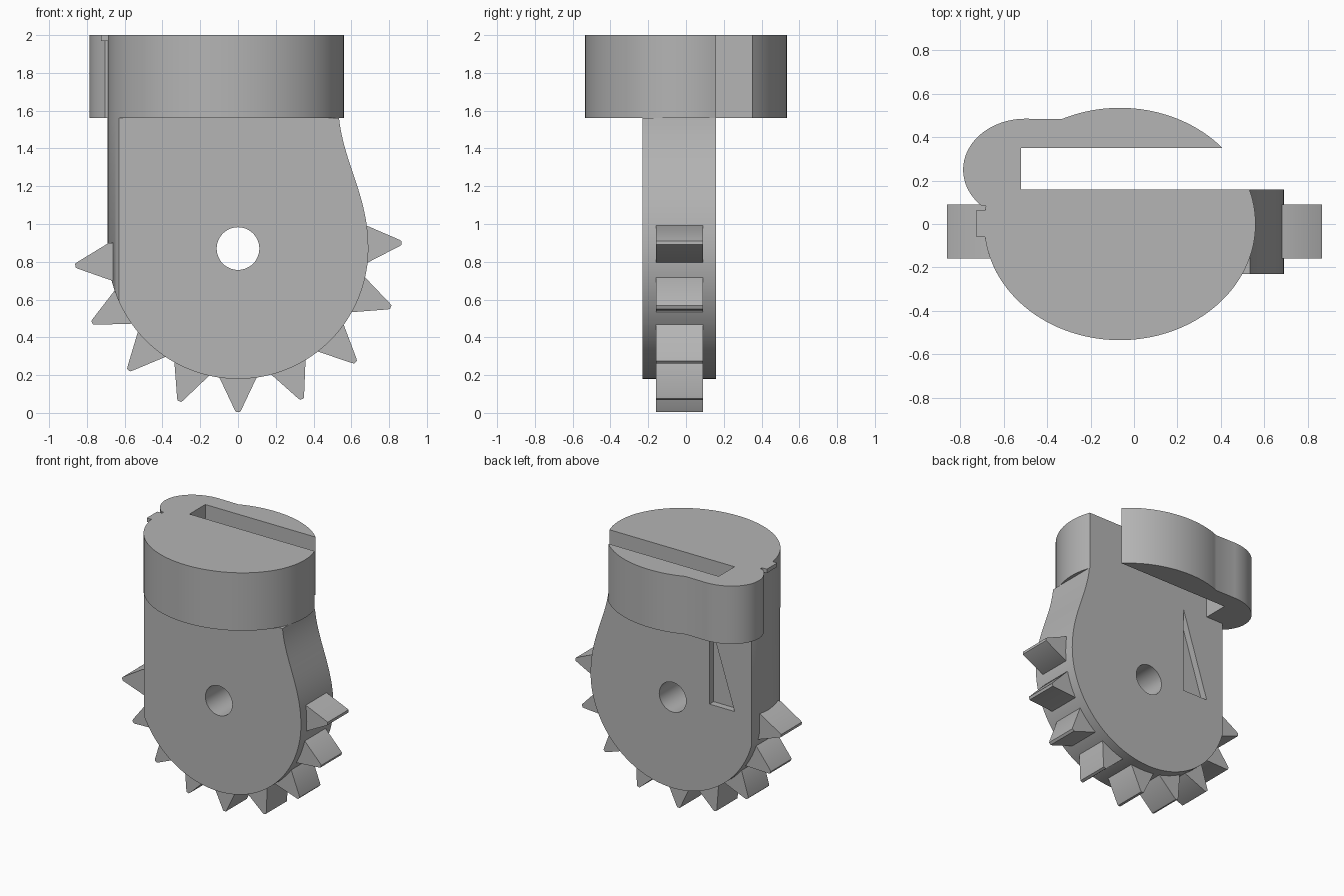
import bpy
import bmesh
from math import sin, cos, radians, pi
from mathutils import Vector
from mathutils.geometry import interpolate_bezier

if "Cube" in bpy.data.objects:
    bpy.data.objects.remove(bpy.data.objects["Cube"])

grey = bpy.data.materials.new("plain grey")
grey.use_nodes = True
colour = (0.46, 0.46, 0.46, 1)
grey.diffuse_color = colour
grey.node_tree.nodes["Principled BSDF"].inputs["Base Color"].default_value = colour

HEAD_BASE, TOP = 1.56, 2.0
FRONT, BACK = -0.23, 0.16
HUB_Z, WHEEL_R = 0.87, 0.69


def arc(cx, cy, rx, ry, start, end, steps):
    """Points along an elliptical arc, angles in degrees."""
    angles = [radians(start + (end - start) * i / steps) for i in range(steps + 1)]
    return [(cx + rx * cos(a), cy + ry * sin(a)) for a in angles]


def prism(name, outline, low, high, axis):
    """Extrude an outline along z (x, y points) or along y (x, z points)."""
    bm = bmesh.new()
    place = (lambda p: (p[0], p[1], low)) if axis == "z" else (lambda p: (p[0], low, p[1]))
    face = bm.faces.new([bm.verts.new(place(p)) for p in outline])
    new = bmesh.ops.extrude_face_region(bm, geom=[face])["geom"]
    shift = Vector((0, 0, high - low)) if axis == "z" else Vector((0, high - low, 0))
    bmesh.ops.translate(bm, vec=shift, verts=[v for v in new if isinstance(v, bmesh.types.BMVert)])
    bmesh.ops.recalc_face_normals(bm, faces=bm.faces)
    mesh = bpy.data.meshes.new(name)
    bm.to_mesh(mesh)
    bm.free()
    mesh.materials.append(grey)
    obj = bpy.data.objects.new(name, mesh)
    bpy.context.collection.objects.link(obj)
    return obj


def activate(obj):
    bpy.ops.object.select_all(action="DESELECT")
    obj.select_set(True)
    bpy.context.view_layer.objects.active = obj


def carve(obj, cutter, operation):
    mod = obj.modifiers.new("carve", "BOOLEAN")
    mod.operation, mod.object, mod.solver = operation, cutter, "EXACT"
    activate(obj)
    bpy.ops.object.modifier_apply(modifier=mod.name)
    bpy.data.objects.remove(cutter)


# Oval head with a side lobe and an open slot
oval = (-0.065, 0, 0.625, 0.535)
outline = arc(*oval, 17.4, -189, 72)
outline += arc(-0.5, 0.25, 0.287, 0.235, 225, 90, 32)
outline += arc(*oval, 115.5, 40.9, 28)
outline += [(-0.52, 0.35), (-0.52, BACK)]
head = prism("head", outline, HEAD_BASE, TOP, "z")

# Small tab on the rim
tab = prism("rim_tab", [(-0.725, -0.06), (-0.68, -0.06), (-0.68, 0.065), (-0.725, 0.065)],
            1.97, TOP, "z")

# Body plate: round below, swept right edge, straight left edge
sweep = interpolate_bezier((0.535, HEAD_BASE, 0), (0.56, 1.32, 0), (0.69, 1.15, 0),
                           (WHEEL_R, HUB_Z, 0), 24)
profile = [(p.x, p.y) for p in sweep]
profile += arc(0, HUB_Z, WHEEL_R, WHEEL_R, 0, -180, 72)[1:]
profile += [(-0.72, HUB_Z), (-0.72, HEAD_BASE)]
body = prism("body_plate", profile, FRONT, BACK, "y")

# Round the left side to follow the oval
clip = arc(*oval, 90, 270, 96) + [(1, -0.535), (1, 0.535)]
carve(body, prism("side_cutter", clip, -0.1, 1.8, "z"), "INTERSECT")

# Axle hole and triangular recess in the back
hole = arc(0, HUB_Z, 0.113, 0.113, 0, 352.5, 47)
carve(body, prism("hole_cutter", hole, -0.5, 0.5, "y"), "DIFFERENCE")
recess = [(-0.31, 0.9), (-0.52, 0.9), (-0.31, 1.55)]
carve(body, prism("recess_cutter", recess, BACK - 0.05, 0.3, "y"), "DIFFERENCE")

# Blunt wedge teeth around the wheel edge
tooth_shape = [(0.56, 0.1), (0.68, 0.1), (0.855, 0.017), (0.866, 0.01)]
tooth_shape += [(r, -w) for r, w in reversed(tooth_shape)]
tooth_angles = [-90 + 23 * i for i in range(5)] + [-90 - 21 * i for i in range(1, 5)]
parts = [head, tab, body]
for number, angle in enumerate(tooth_angles, 1):
    a = radians(angle)
    points = [(r * cos(a) - w * sin(a), HUB_Z + r * sin(a) + w * cos(a)) for r, w in tooth_shape]
    parts.append(prism(f"tooth_{number}", points, -0.16, 0.09, "y"))

for part in parts:
    activate(part)
    bpy.ops.object.shade_smooth_by_angle(angle=pi / 6)
